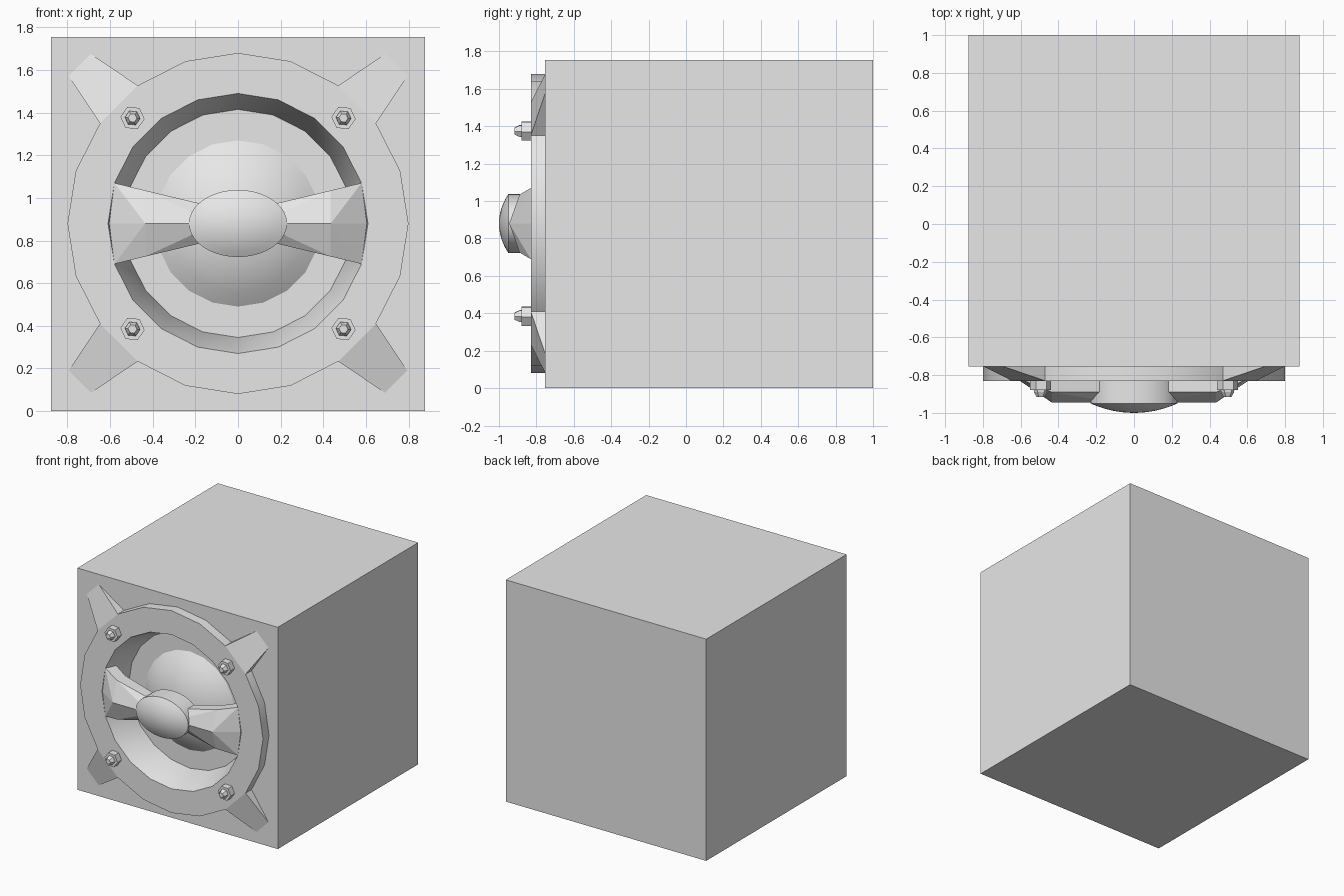
import bpy, bmesh
from math import sin, cos, pi, radians

cube = bpy.data.objects.get("Cube")
if cube:
    bpy.data.objects.remove(cube, do_unlink=True)

HALF, BACK, FRONT = 0.877, 1.0, -0.755    # cabinet half width, back and front faces
RIM = -0.83                               # front plane of the ring
FLOOR = -0.6                              # bottom of the recess
MID = 0.88                                # height of the speaker axis
SEGMENTS = 20

grey = bpy.data.materials.new("plain_grey")
grey.use_nodes = True
grey.diffuse_color = (0.8, 0.8, 0.8, 1)
grey.node_tree.nodes["Principled BSDF"].inputs["Base Color"].default_value = (0.8, 0.8, 0.8, 1)


def finish(name, bm, smooth=None):
    """Turn a bmesh into a grey object, smooth below the given angle."""
    bmesh.ops.recalc_face_normals(bm, faces=bm.faces[:])
    mesh = bpy.data.meshes.new(name)
    bm.to_mesh(mesh)
    bm.free()
    mesh.materials.append(grey)
    obj = bpy.data.objects.new(name, mesh)
    bpy.context.collection.objects.link(obj)
    if smooth:
        bpy.ops.object.select_all(action='DESELECT')
        obj.select_set(True)
        bpy.context.view_layer.objects.active = obj
        bpy.ops.object.shade_smooth_by_angle(angle=radians(smooth))
    return obj


def lathe(name, profile, x=0, z=MID, segments=SEGMENTS, closed=False,
          squash=1, turn=pi / 2, smooth=None):
    """Spin (radius, y) points about an axis along y."""
    bm = bmesh.new()
    rings = []
    for r, y in profile:
        if r == 0:
            rings.append([bm.verts.new((x, y, z))] * segments)
        else:
            angles = [turn + 2 * pi * i / segments for i in range(segments)]
            rings.append([bm.verts.new((x + r * cos(a), y, z + r * squash * sin(a)))
                          for a in angles])
    pairs = list(zip(rings, rings[1:]))
    if closed:
        pairs.append((rings[-1], rings[0]))
    for a, b in pairs:
        for i in range(segments):
            j = (i + 1) % segments
            corners = list(dict.fromkeys((a[i], a[j], b[j], b[i])))
            bm.faces.new(corners)
    return finish(name, bm, smooth)


def cap(radius, base, height, steps=6):
    """Profile of a shallow spherical cap pointing forward."""
    ball = (radius ** 2 + height ** 2) / (2 * height)
    points = []
    for i in range(steps):
        r = radius * (1 - i / steps)
        points.append((r, base - height + ball - (ball ** 2 - r ** 2) ** 0.5))
    return points + [(0, base - height)]


def hull(bm, points):
    verts = [bm.verts.new(p) for p in points]
    bmesh.ops.convex_hull(bm, input=verts)


# Cabinet box with a round recess in its front
bm = bmesh.new()
bmesh.ops.create_cube(bm, size=1)
for v in bm.verts:
    v.co = (v.co.x * 2 * HALF, BACK if v.co.y > 0 else FRONT, (v.co.z + 0.5) * 2 * HALF)
cabinet = finish("cabinet", bm)
cutter = lathe("recess_cutter", [(0, -0.9), (0.645, -0.9), (0.645, -0.57), (0, -0.57)])
cutter.hide_render = True
cutter.hide_viewport = True
cutter.display_type = 'WIRE'
cut = cabinet.modifiers.new("recess", 'BOOLEAN')
cut.operation = 'DIFFERENCE'
cut.solver = 'EXACT'
cut.object = cutter

# Ring with a tapering inner wall, then the recess floor with its dome
lathe("ring", [(0.8, FRONT), (0.8, RIM), (0.61, RIM), (0.535, FLOOR),
               (0.535, FLOOR + 0.01), (0.64, FLOOR + 0.01), (0.64, FRONT)],
      closed=True, smooth=30)
lathe("speaker_dome", [(0, FLOOR + 0.02), (0.6, FLOOR + 0.02), (0.6, FLOOR)]
      + cap(0.39, FLOOR, 0.135), smooth=30)

# Oval hub with a domed front
lathe("hub", [(0, -0.81), (0.23, -0.81)] + cap(0.23, -0.95, 0.05),
      segments=40, squash=0.685, smooth=30)

# Ridged bars from the hub to the ring: x of ridge, x of edge, ridge y, edge y, back y, half height
stations = [(0.1, 0.1, -0.945, -0.89, -0.81, 0.075),
            (0.435, 0.435, -0.945, -0.89, -0.79, 0.155),
            (0.605, 0.58, RIM, RIM, -0.72, 0.19)]


def section(side, xr, xe, ridge, edge, back, h):
    return [(side * xr, ridge, MID)] + [
        (side * xe, y, MID + s * h) for y in (edge, back) for s in (1, -1)]


for side, label in ((1, "left"), (-1, "right")):
    bm = bmesh.new()
    for inner, outer in zip(stations, stations[1:]):
        hull(bm, section(side, *inner) + section(side, *outer))
    finish(label + "_bar", bm)

# Sloping corner legs and bolts
for side, label in ((1, "left"), (-1, "right")):
    for up, level in ((1, "upper"), (-1, "lower")):
        bm = bmesh.new()
        root = [(0.8 * cos(a), 0.8 * sin(a)) for a in (radians(36), radians(54))]
        points = [(x, y, z) for x, z in root for y in (RIM, FRONT)]
        points += [(0.795, FRONT, 0.69), (0.69, FRONT, 0.795)]
        hull(bm, [(side * x, y, MID + up * z) for x, y, z in points])
        finish(f"{level}_{label}_leg", bm)

        place = dict(x=side * 0.495, z=MID + up * 0.495, segments=6, turn=radians(-5))
        lathe(f"{level}_{label}_nut",
              [(0, RIM + 0.01), (0.057, RIM + 0.01), (0.057, -0.88), (0, -0.88)], **place)
        lathe(f"{level}_{label}_bolt",
              [(0, -0.87), (0.037, -0.87), (0.035, -0.89), (0.021, -0.917), (0, -0.917)], **place)
